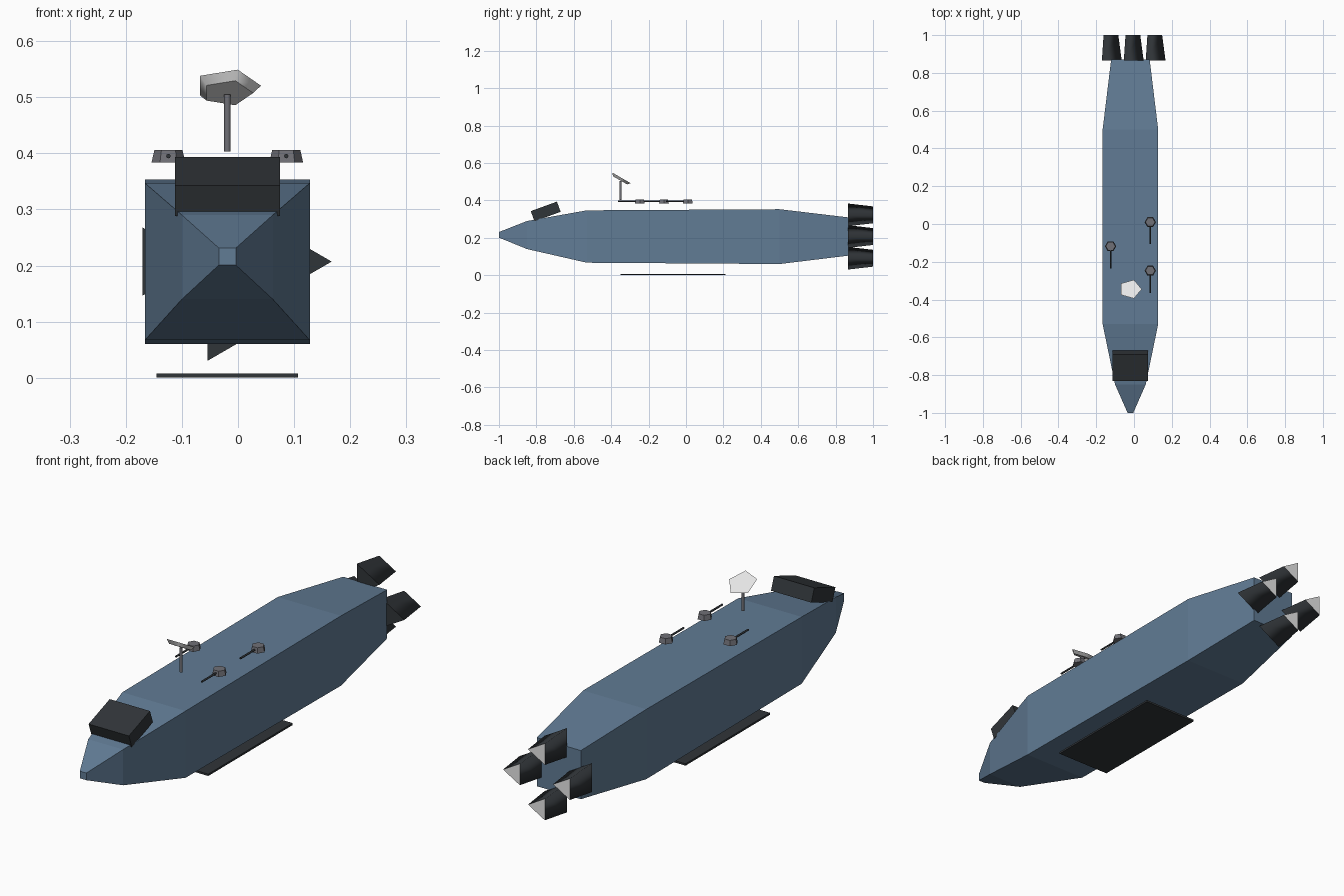
import bpy, bmesh, math
from mathutils import Matrix, Vector

cube = bpy.data.objects.get("Cube")
if cube:
    bpy.data.objects.remove(cube, do_unlink=True)

CX = -0.019   # hull centre line


def material(name, rgb):
    m = bpy.data.materials.new(name)
    m.use_nodes = True
    m.diffuse_color = (*rgb, 1)
    m.node_tree.nodes["Principled BSDF"].inputs["Base Color"].default_value = (*rgb, 1)
    return m


BLUE = material("steel_blue", (0.12, 0.2, 0.3))
DARK = material("charcoal", (0.03, 0.035, 0.04))
GREY = material("gunmetal", (0.16, 0.16, 0.18))
WHITE = material("pale_grey", (0.8, 0.8, 0.8))


def finish(name, bm, *mats):
    bmesh.ops.recalc_face_normals(bm, faces=bm.faces)
    mesh = bpy.data.meshes.new(name)
    bm.to_mesh(mesh)
    bm.free()
    for m in mats:
        mesh.materials.append(m)
    ob = bpy.data.objects.new(name, mesh)
    bpy.context.collection.objects.link(ob)
    return ob


def box(name, centre, size, mat, tilt=0.0):
    bm = bmesh.new()
    bmesh.ops.create_cube(bm, size=1, matrix=Matrix.Translation(centre)
                          @ Matrix.Rotation(tilt, 4, 'X') @ Matrix.Diagonal((*size, 1)))
    return finish(name, bm, mat)


def frustum(name, start, end, r1, r2, sides, mats, smooth=False, turn=0.0):
    """Prism from start to end; a vertex points to +x. The end cap takes the last material."""
    start, end = Vector(start), Vector(end)
    axis = (end - start).normalized()
    u = Vector((1, 0, 0))
    v = axis.cross(u)
    bm = bmesh.new()
    rings = []
    for c, r in ((start, r1), (end, r2)):
        angles = [turn + math.tau * i / sides for i in range(sides)]
        rings.append([bm.verts.new(c + r * (math.cos(a) * u + math.sin(a) * v)) for a in angles])
    bm.faces.new(rings[0])
    bm.faces.new(rings[1]).material_index = len(mats) - 1
    for i in range(sides):
        j = (i + 1) % sides
        side = bm.faces.new((rings[0][i], rings[0][j], rings[1][j], rings[1][i]))
        side.smooth = smooth
    return finish(name, bm, *mats)


# Hull: rectangular sections (y, half width, bottom, top) joined nose to stern
sections = [(-1, 0.015, 0.201, 0.231), (-0.85, 0.081, 0.14, 0.29),
            (-0.53, 0.147, 0.067, 0.347), (0.5, 0.147, 0.06, 0.353),
            (0.87, 0.102, 0.105, 0.309)]
bm = bmesh.new()
rings = [[bm.verts.new((CX + sx * w, y, z)) for sx, z in ((-1, lo), (1, lo), (1, hi), (-1, hi))]
         for y, w, lo, hi in sections]
for a, b in zip(rings, rings[1:]):
    for i in range(4):
        j = (i + 1) % 4
        bm.faces.new((a[i], a[j], b[j], b[i]))
bm.faces.new(rings[0])
bm.faces.new(rings[-1])
finish("hull", bm, BLUE)

# Bridge block on the nose and the plate below the hull
box("bridge", (CX, -0.75, 0.341), (0.187, 0.149, 0.058), DARK, math.radians(20))
box("belly_plate", (CX, -0.07, 0.004), (0.252, 0.56, 0.008), DARK)

# Four three-sided engines in a diamond, with pale exhaust faces
for name, dx, dz in (("top", 0, 1), ("bottom", 0, -1), ("left", 1, 0), ("right", -1, 0)):
    x, z = CX + 0.116 * dx, 0.207 + 0.116 * dz
    frustum("engine_" + name, (x, 0.865, z), (x, 1, z), 0.07, 0.052, 3, [DARK, WHITE], True)

# Deck guns
for i, (x, y) in enumerate([(0.086, 0.01), (-0.124, -0.118), (0.086, -0.247)], 1):
    frustum(f"turret_{i}", (x, y, 0.384), (x, y, 0.406), 0.03, 0.025, 6, [GREY])
    frustum(f"gun_barrel_{i}", (x, y, 0.395), (x, y - 0.117, 0.395), 0.004, 0.004, 8, [DARK], True)

# Dish antenna on its mast
frustum("antenna_mast", (CX, -0.35, 0.403), (CX, -0.35, 0.505), 0.006, 0.006, 8, [GREY], True)
face = Vector((CX, -0.345, 0.5205))
normal = Vector((0, math.sin(math.radians(30)), math.cos(math.radians(30))))
frustum("antenna_dish", face - 0.015 * normal, face, 0.046, 0.06, 5, [WHITE], True)
